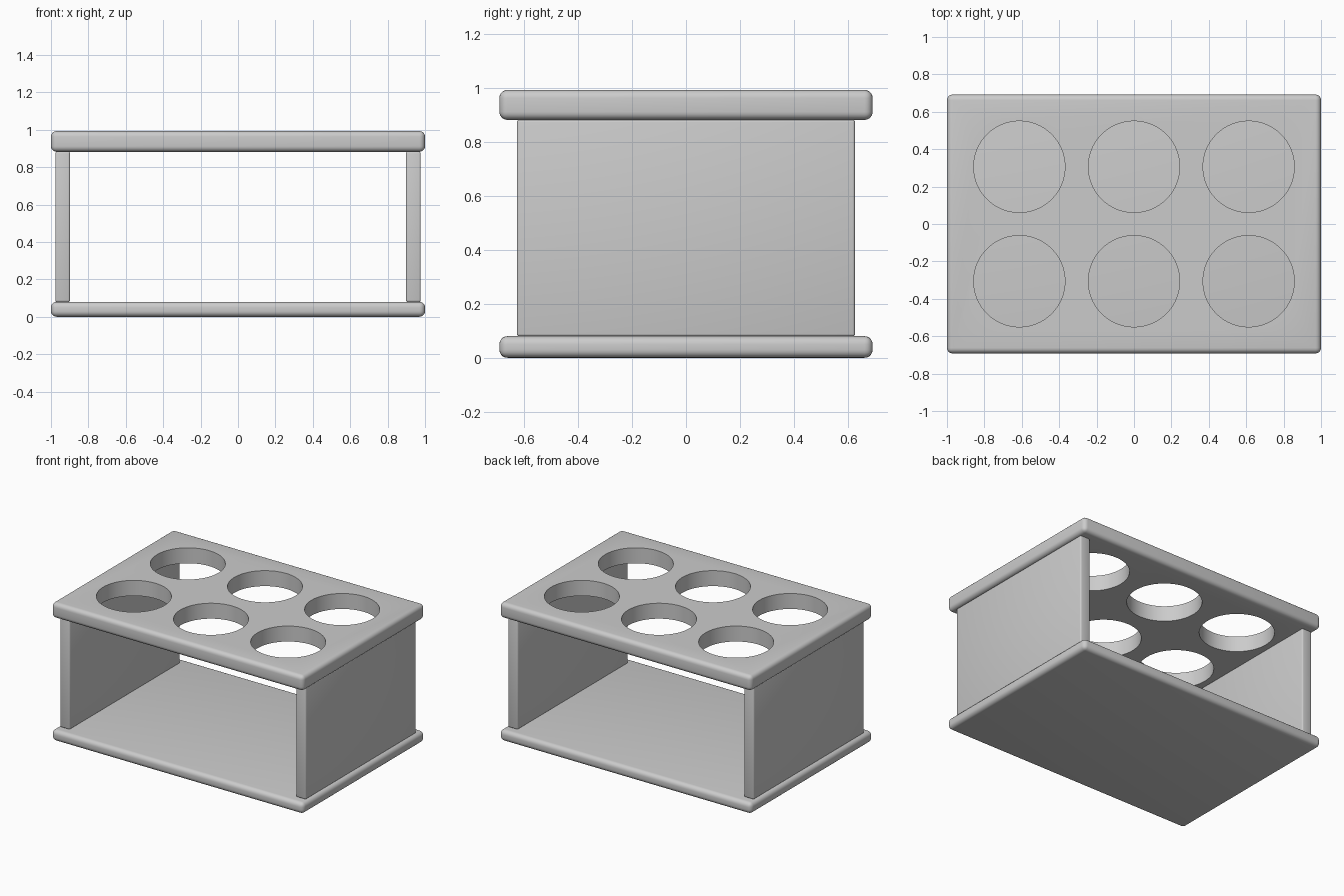
import bpy, math

if "Cube" in bpy.data.objects:
    bpy.data.objects.remove(bpy.data.objects["Cube"])

def finish(obj):
    bpy.ops.object.select_all(action='DESELECT')
    obj.select_set(True)
    bpy.context.view_layer.objects.active = obj
    for m in list(obj.modifiers):
        bpy.ops.object.modifier_apply(modifier=m.name)
    bpy.ops.object.shade_smooth_by_angle(angle=math.radians(32))

def slab(name, lo, hi, bevel, segments=5):
    centre = [(a + b) / 2 for a, b in zip(lo, hi)]
    bpy.ops.mesh.primitive_cube_add(size=1, location=centre)
    obj = bpy.context.object
    obj.name = name
    obj.scale = [b - a for a, b in zip(lo, hi)]
    bpy.ops.object.transform_apply(location=False, rotation=False, scale=True)
    b = obj.modifiers.new("rounded_edges", 'BEVEL')
    b.width, b.segments = bevel, segments
    return obj

X, Y, H = 1.0, 0.692, 0.993
BASE_TOP, TOP_BOTTOM = 0.08, 0.882

# Base board
finish(slab("base_board", (-X, -Y, 0), (X, Y, BASE_TOP), 0.03))

# Upright side panels
for name, s in (("left_panel", -1), ("right_panel", 1)):
    xs = sorted((s * 0.898, s * 0.977))
    finish(slab(name, (xs[0], -0.627, BASE_TOP - 0.001),
                (xs[1], 0.627, TOP_BOTTOM + 0.001), 0.01, 3))

# Top board with six round holes
top = slab("top_board", (-X, -Y, TOP_BOTTOM), (X, Y, H), 0.03)
cutters = []
for x in (-0.613, 0, 0.613):
    for y in (-0.306, 0.306):
        bpy.ops.mesh.primitive_cylinder_add(vertices=96, radius=0.244, depth=0.4,
                                            location=(x, y, 0.94))
        c = bpy.context.object
        c.name = "hole_cutter"
        c.hide_render = True
        cutters.append(c)
        m = top.modifiers.new("hole", 'BOOLEAN')
        m.operation, m.solver, m.object = 'DIFFERENCE', 'EXACT', c
finish(top)
for c in cutters:
    bpy.data.objects.remove(c, do_unlink=True)
